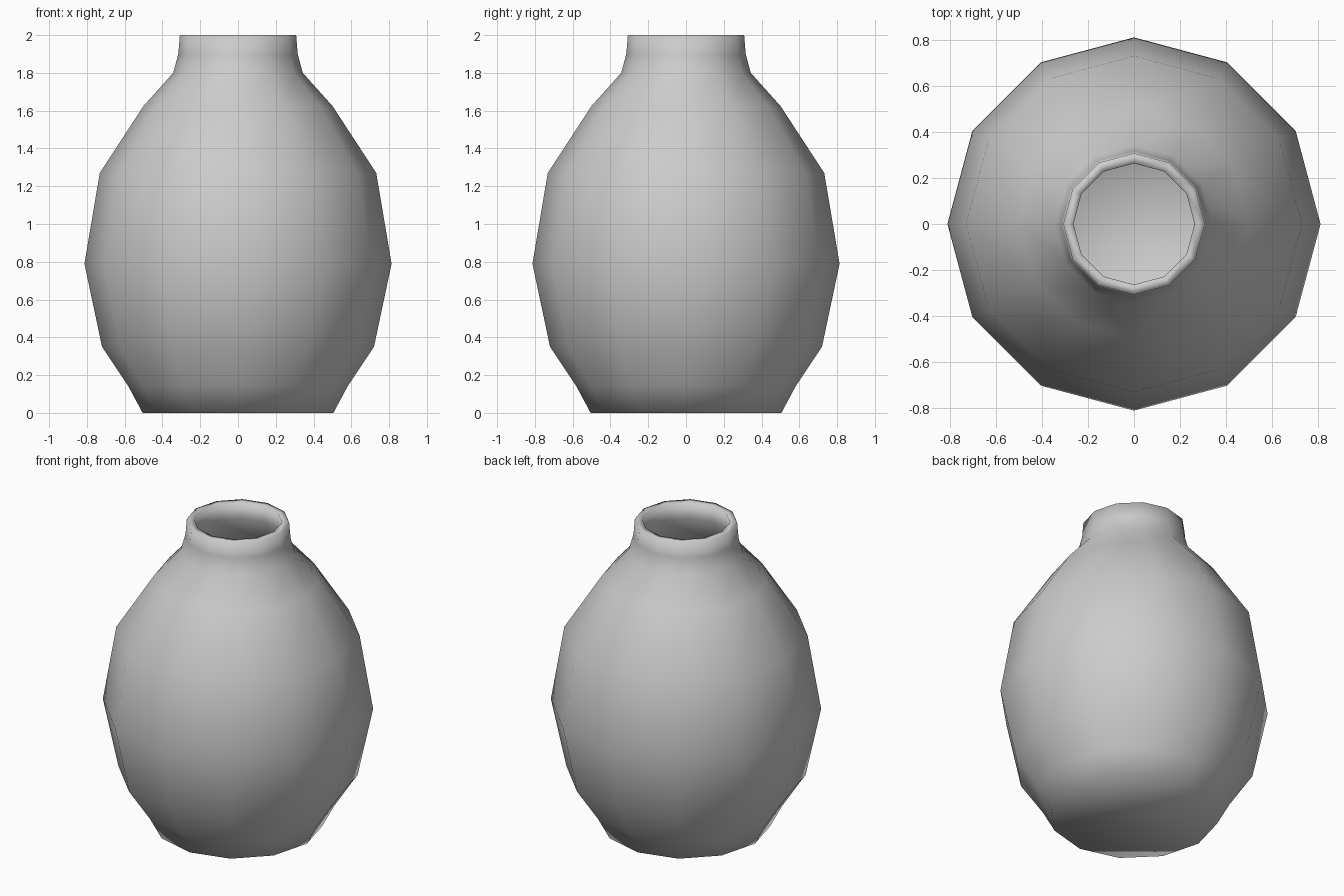
import bpy, bmesh
from math import sin, cos, tau

if "Cube" in bpy.data.objects:
    bpy.data.objects.remove(bpy.data.objects["Cube"])

SIDES = 12

# Outer wall from foot to lip, then the inner wall back down to the floor
outer = [(0.505, 0), (0.58, 0.14), (0.72, 0.35), (0.813, 0.79), (0.732, 1.27),
         (0.50, 1.625), (0.343, 1.80), (0.316, 1.90), (0.308, 2.0)]
inner = [(0.264, 2.0), (0.272, 1.89), (0.305, 1.78), (0.465, 1.60), (0.69, 1.255),
         (0.77, 0.79), (0.68, 0.365), (0.54, 0.16), (0.48, 0.045)]

bm = bmesh.new()
rings = [[bm.verts.new((r * cos(tau * i / SIDES), r * sin(tau * i / SIDES), z))
          for i in range(SIDES)] for r, z in outer + inner]

# Walls and rolled lip
for low, high in zip(rings, rings[1:]):
    for i in range(SIDES):
        j = (i + 1) % SIDES
        bm.faces.new((low[i], low[j], high[j], high[i]))

# Underside and inside floor
bm.faces.new(rings[0][::-1])
bm.faces.new(rings[-1])

for f in bm.faces:
    f.smooth = True

mesh = bpy.data.meshes.new("vase")
bm.to_mesh(mesh)
bm.free()
vase = bpy.data.objects.new("vase", mesh)
bpy.context.collection.objects.link(vase)
